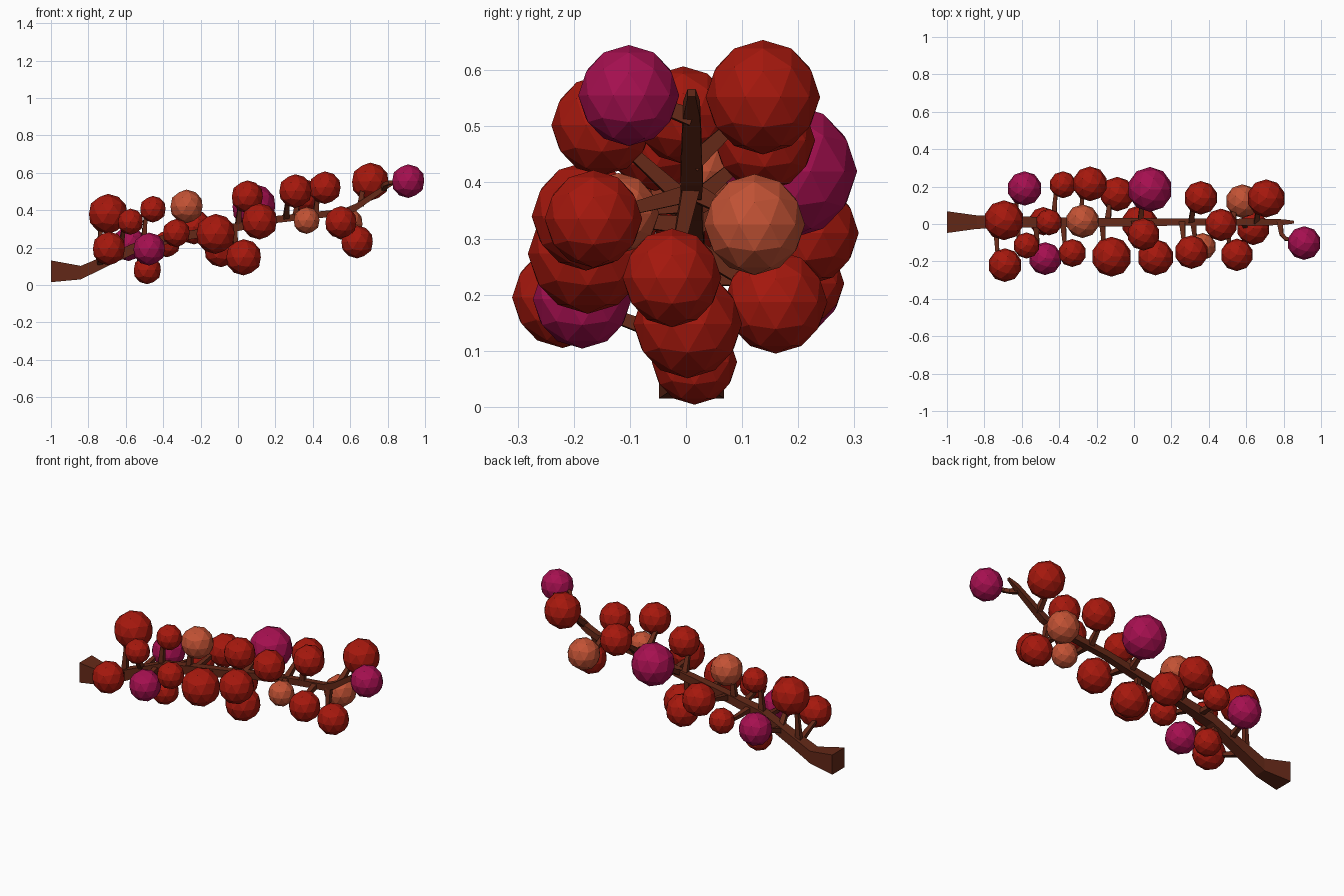
import bpy, bmesh
from mathutils import Vector

if "Cube" in bpy.data.objects:
    bpy.data.objects.remove(bpy.data.objects["Cube"])


def material(name, rgb):
    m = bpy.data.materials.new(name)
    m.diffuse_color = (*rgb, 1)
    m.use_nodes = True
    m.node_tree.nodes["Principled BSDF"].inputs["Base Color"].default_value = m.diffuse_color
    return m


BARK = material("bark", (0.13, 0.022, 0.009))
COLORS = {
    "red": material("red", (0.38, 0.009, 0.004)),
    "pink": material("pink", (0.38, 0.005, 0.08)),
    "orange": material("orange", (0.54, 0.085, 0.035)),
}


def finish(bm, name, mat):
    me = bpy.data.meshes.new(name)
    bmesh.ops.recalc_face_normals(bm, faces=bm.faces)
    bm.to_mesh(me)
    bm.free()
    me.materials.append(mat)
    ob = bpy.data.objects.new(name, me)
    bpy.context.collection.objects.link(ob)
    return ob


def sweep(bm, points, radii, side=None):
    """Four-sided tapered tube; side=None keeps upright sections across x."""
    rings = []
    for i, (p, r) in enumerate(zip(points, radii)):
        if side is None:
            u, v = Vector((0, 1, 0)), Vector((0, 0, 1))
        else:
            t = (points[min(i + 1, len(points) - 1)] - points[max(i - 1, 0)]).normalized()
            u = t.cross(side).normalized()
            v = t.cross(u)
        rings.append([bm.verts.new(p + u * a * r + v * b * r)
                      for a, b in ((-1, -1), (1, -1), (1, 1), (-1, 1))])
    for a, b in zip(rings, rings[1:]):
        for k in range(4):
            bm.faces.new((a[k], a[(k + 1) % 4], b[(k + 1) % 4], b[k]))
    bm.faces.new(rings[0])
    bm.faces.new(rings[-1])


# Main branch: x, z, half thickness
BRANCH = [(-1, .073, .058), (-.84, .066, .036), (-.69, .135, .031), (-.5, .22, .028),
          (-.3, .26, .024), (0, .31, .022), (.2, .35, .019), (.4, .372, .018),
          (.56, .388, .018), (.63, .415, .02), (.8, .53, .015), (.855, .56, .007)]
bm = bmesh.new()
sweep(bm, [Vector((x, .01, z)) for x, z, r in BRANCH], [r for x, z, r in BRANCH])
finish(bm, "branch", BARK)


def on_branch(x):
    for (x0, z0, _), (x1, z1, _) in zip(BRANCH, BRANCH[1:]):
        if x <= x1:
            return Vector((x, .01, z0 + (z1 - z0) * (x - x0) / (x1 - x0)))


# Berries: x, y, z, radius
BERRIES = {
    "red": [(-.695, .02, .38, .107), (-.69, -.22, .195, .09), (-.575, -.115, .338, .07),
            (-.455, .01, .405, .071), (-.485, .015, .08, .076), (-.38, .21, .22, .072),
            (-.33, -.155, .278, .075), (-.235, .215, .31, .093), (-.12, -.175, .273, .107),
            (-.09, .16, .187, .092), (.05, -.055, .472, .087), (.03, .003, .148, .097),
            (.115, -.178, .34, .097), (.307, -.15, .502, .09), (.357, .14, .475, .09),
            (.465, -.005, .52, .087), (.55, -.165, .335, .087), (.637, -.025, .23, .088),
            (.707, .137, .552, .102)],
    "pink": [(-.475, -.185, .192, .088), (-.585, .19, .22, .092), (.085, .185, .42, .12),
             (.91, -.102, .555, .09)],
    "orange": [(-.275, .015, .42, .09), (.367, -.12, .345, .072), (.58, .122, .325, .09)],
}

stems = bmesh.new()
for color, group in BERRIES.items():
    for i, (x, y, z, r) in enumerate(group):
        centre = Vector((x, y, z))
        bm = bmesh.new()
        bmesh.ops.create_icosphere(bm, subdivisions=2, radius=r)
        bmesh.ops.translate(bm, verts=bm.verts, vec=centre)
        finish(bm, f"{color}_berry_{i + 1}", COLORS[color])
        # Bent stem: straight out from the branch, then forward into the berry
        start = on_branch(min(x - .05, .78))
        out = start.lerp(centre, .75)
        out.x = start.x + .01
        tip = centre + (out - centre).normalized() * r * .8
        sweep(stems, [start, start.lerp(out, .75), out.lerp(tip, .4), tip],
              [.016, .011, .01, .009], Vector((1, .1, .05)))
finish(stems, "stems", BARK)
